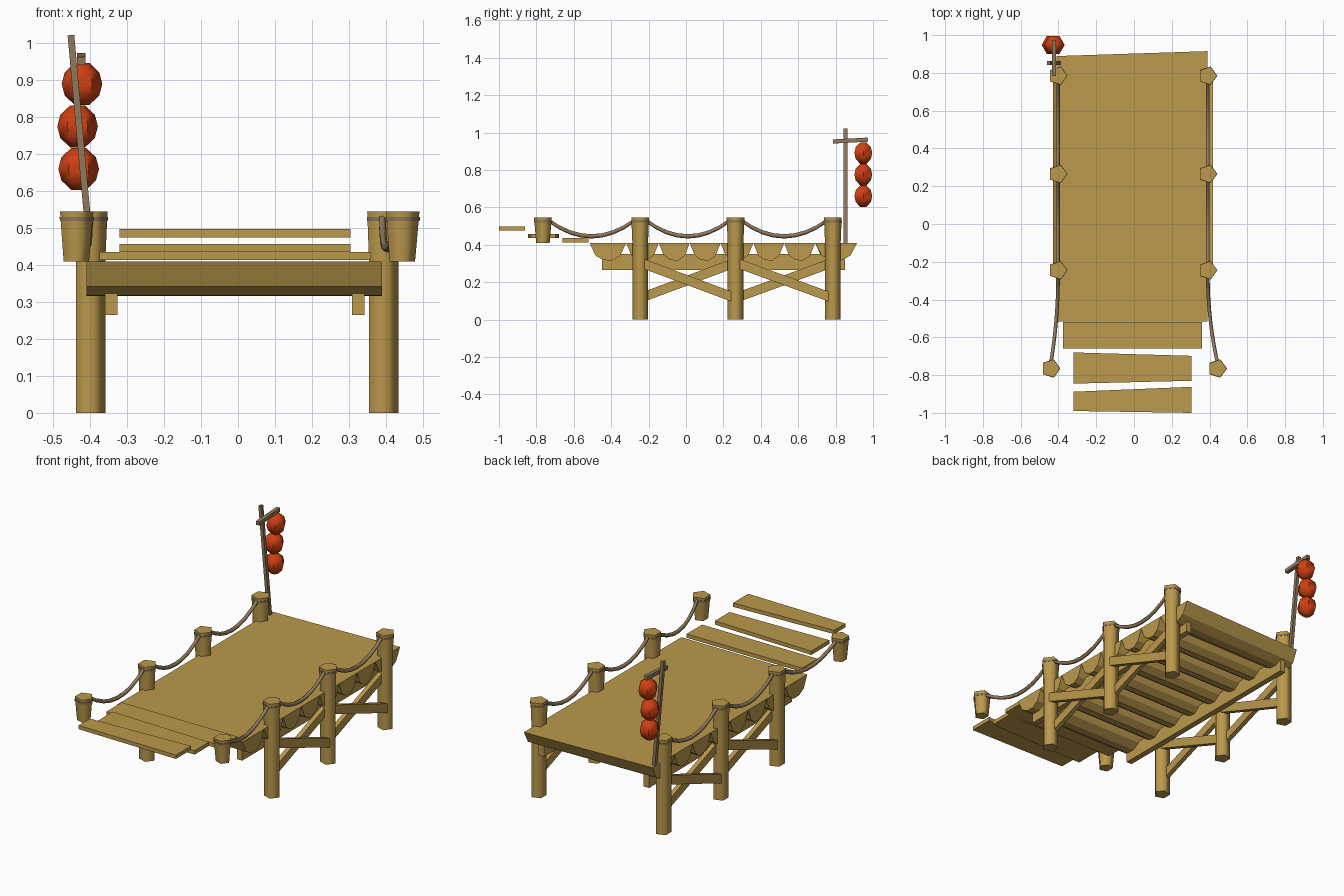
import bpy, bmesh, math
from mathutils import Vector

if "Cube" in bpy.data.objects:
    bpy.data.objects.remove(bpy.data.objects["Cube"])


def material(name, rgb):
    m = bpy.data.materials.new(name)
    m.diffuse_color = (*rgb, 1)
    m.use_nodes = True
    m.node_tree.nodes["Principled BSDF"].inputs["Base Color"].default_value = m.diffuse_color
    return m


WOOD = material("golden wood", (0.50, 0.32, 0.072))
ROPE = material("grey brown rope", (0.28, 0.19, 0.105))
RED = material("lantern red", (0.62, 0.05, 0.006))


def make(name, verts, faces, mat, smooth=None):
    me = bpy.data.meshes.new(name)
    me.from_pydata([tuple(v) for v in verts], [], faces)
    bm = bmesh.new()
    bm.from_mesh(me)
    bmesh.ops.recalc_face_normals(bm, faces=bm.faces)
    bm.to_mesh(me)
    bm.free()
    me.materials.append(mat)
    ob = bpy.data.objects.new(name, me)
    bpy.context.collection.objects.link(ob)
    if smooth:
        bpy.ops.object.select_all(action='DESELECT')
        ob.select_set(True)
        bpy.context.view_layer.objects.active = ob
        bpy.ops.object.shade_smooth_by_angle(angle=math.radians(smooth))
    return ob


def loft(name, rings, mat, smooth=None):
    """Skin a list of equal-length rings and cap both ends."""
    n = len(rings[0])
    verts = [v for r in rings for v in r]
    faces = [(k * n + i, k * n + (i + 1) % n, (k + 1) * n + (i + 1) % n, (k + 1) * n + i)
             for k in range(len(rings) - 1) for i in range(n)]
    faces += [tuple(range(n)), tuple(range(len(verts) - n, len(verts)))]
    return make(name, verts, faces, mat, smooth)


def ring(x, y, z, r, n):
    return [(x + r * math.cos(2 * math.pi * i / n), y + r * math.sin(2 * math.pi * i / n), z)
            for i in range(n)]


def beam(name, a, b, w, h, mat):
    """Rectangular bar from a to b; w is the sideways size, h the other."""
    a, b = Vector(a), Vector(b)
    d = (b - a).normalized()
    s = Vector((1, 0, 0))
    s = (s - d * s.dot(d)).normalized()
    u = d.cross(s)
    corners = [s * w / 2 * i + u * h / 2 * j for i, j in ((-1, -1), (1, -1), (1, 1), (-1, 1))]
    return loft(name, [[p + c for c in corners] for p in (a, b)], mat)


# Deck of half logs, flat on top and faceted below; the last one is skewed
edges = [-0.515, -0.32, -0.145, 0.02, 0.185, 0.36, 0.525, 0.69, 0.902]
profile = [(0, 0.41), (0.16, 0.342), (0.38, 0.318), (0.62, 0.316), (0.84, 0.342), (1, 0.41)]
for k in range(8):
    y0, y1 = edges[k], edges[k + 1]
    rings = []
    for x, skew in ((-0.41, -0.013), (0.39, 0.013)):
        e = y1 + (skew if k == 7 else 0)
        rings.append([(x, y0 + (e - y0) * t, z) for t, z in profile])
    loft("deck_half_log", rings, WOOD)

# Long bearers below the deck
for x in (-0.343, 0.325):
    beam("deck_bearer", (x, -0.45, 0.308), (x, 0.85, 0.308), 0.034, 0.086, WOOD)

# Loose boards at the front: x range, front y, back y (left, right), height
for x0, x1, f, b, z in ((-0.375, 0.36, (-0.66, -0.66), (-0.52, -0.52), 0.424),
                        (-0.32, 0.305, (-0.845, -0.83), (-0.68, -0.698), 0.446),
                        (-0.32, 0.305, (-0.99, -1.0), (-0.888, -0.862), 0.486)):
    loft("gangway_board", [[(x, f[i], z - .011), (x, b[i], z - .011), (x, b[i], z + .011), (x, f[i], z + .011)]
                           for i, x in ((0, x0), (1, x1))], WOOD)

# Posts, rope wraps, sagging ropes and cross braces on both sides
ys = (-0.765, -0.245, 0.265, 0.785)
for side in (-1, 1):
    cx = 0.39 if side > 0 else -0.403
    posts = [(side * 0.441, ys[0])] + [(cx, y) for y in ys[1:]]
    for i, (x, y) in enumerate(posts):
        if i == 0:
            rings = [ring(x, y, 0.41, 0.038, 5), ring(x, y, 0.545, 0.05, 5)]
        else:
            rings = [ring(x, y, 0, 0.044, 5), ring(x, y, 0.41, 0.044, 5), ring(x, y, 0.545, 0.05, 5)]
        loft("post", rings, WOOD, 80)
        loft("rope_wrap", [ring(x, y, 0.519, 0.0505, 5), ring(x, y, 0.53, 0.0515, 5)], ROPE, 80)
    for (xa, ya), (xb, yb) in zip(posts, posts[1:]):
        rings = []
        for j in range(9):
            t = j / 8
            q = 4 * t * (1 - t)
            x = xa + (xb - xa) * (1 - (1 - t) ** 2)
            y = ya + 0.03 + (yb - ya - 0.06) * t
            z = 0.53 - 0.085 * q
            r = 0.0105
            rings.append([(x + r * math.cos(a), y, z + 1.15 * r * math.sin(a))
                          for a in (i * math.pi * 2 / 5 for i in range(5))])
        loft("hanging_rope", rings, ROPE, 80)
    for ya, yb in zip(ys[1:], ys[2:]):
        hi, lo = (0.305, 0.115)
        za, zb = (hi, lo) if side > 0 else (lo, hi)
        xo, xi = cx + side * 0.014, cx - side * 0.014
        beam("outer_brace", (xo, ya, za), (xo, yb, zb), 0.026, 0.05, WOOD)
        beam("inner_brace", (xi, ya, zb), (xi, yb, za), 0.026, 0.05, WOOD)

# Leaning lantern pole with its arm
beam("lantern_pole", (-0.396, 0.853, 0.40), (-0.452, 0.853, 1.022), 0.018, 0.02, ROPE)
beam("lantern_arm", (-0.424, 0.785, 0.952), (-0.424, 0.972, 0.962), 0.022, 0.022, ROPE)

# Three hanging lanterns, six sided
for x, z in ((-0.422, 0.89), (-0.434, 0.775), (-0.431, 0.66)):
    rings = [ring(x, 0.948, z + 0.057 * h, 0.055 * r, 6)
             for h, r in ((-1, 0.36), (-0.55, 0.85), (0, 1), (0.55, 0.85), (1, 0.36))]
    loft("lantern", rings, RED, 50)
